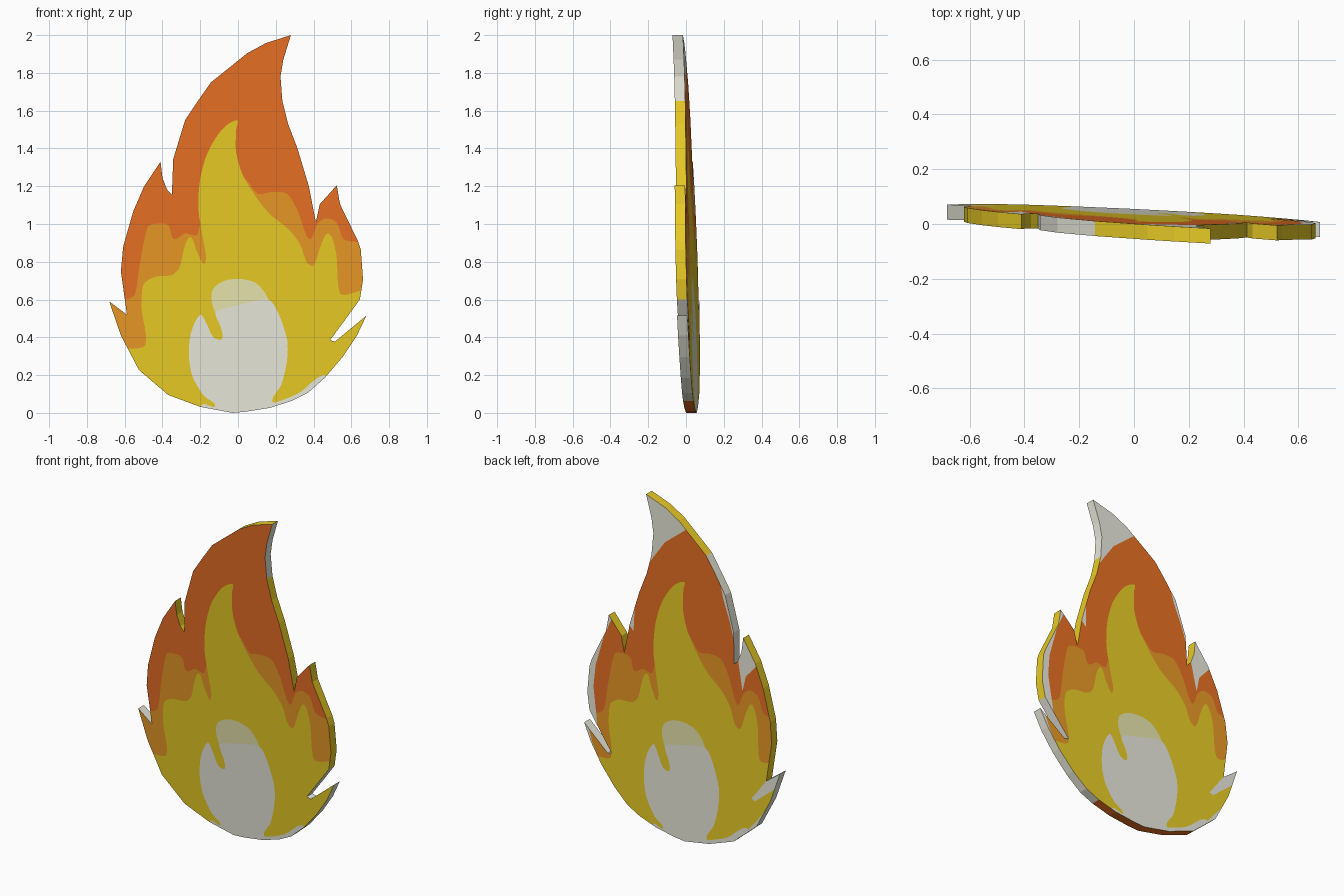
import bpy
from mathutils import Vector
from mathutils.geometry import delaunay_2d_cdt

if "Cube" in bpy.data.objects:
    bpy.data.objects.remove(bpy.data.objects["Cube"])

THICK = 0.055


def material(name, rgb):
    """Flat material from 0-255 display values."""
    lin = [((c / 255 + 0.055) / 1.055) ** 2.4 for c in rgb]
    m = bpy.data.materials.new(name)
    m.diffuse_color = (*lin, 1)
    m.use_nodes = True
    m.node_tree.nodes["Principled BSDF"].inputs["Base Color"].default_value = m.diffuse_color
    return m


MATS = [material("flame orange", (252, 122, 40)),
        material("amber", (253, 166, 42)),
        material("yellow", (254, 222, 42)),
        material("pale yellow", (254, 250, 190)),
        material("warm white", (254, 254, 240))]
ORANGE, AMBER, YELLOW, PALE, WHITE = range(5)

# Silhouette, clockwise from the tip (hundredths of a unit, x then z)
OUTLINE = [28, 200, 24, 187, 22.5, 178, 23.5, 165, 26.5, 153, 31.5, 140, 37.5, 120,
           41.2, 101, 43.3, 110.5, 52.3, 120.5, 54, 110.5, 63.5, 91, 65, 86.5,
           66.2, 70.5, 64.5, 60, 56.5, 49, 48.7, 38.5, 51.3, 37.7, 68, 51.5,
           63, 41, 55.5, 29.7, 46, 18.6, 37, 10.6, 28.6, 6.4, 17, 2.7, 4, 0.6,
           -3, 0, -20, 3.2, -37, 9.5, -52.5, 22.8, -62, 41, -68.2, 59, -58.8, 52,
           -62, 75, -60.8, 88, -55.5, 106.6, -49.7, 120, -41, 133, -40, 124.5,
           -37.6, 118.3, -35, 115.5, -34.3, 134.3, -28, 155, -21, 165.5,
           -14.3, 175, 5, 190.5, 14.8, 195.8]
# Painted tongues, each running past the silhouette where it meets it
AMBER_EDGE = [-80, 60, -59, 60, -54.5, 63, -52, 79, -48, 98, -45, 100, -37, 99.5,
              -34, 92, -28, 95, -22, 94, -20.5, 98, -7, 124, 3, 124.5, 10.5, 116,
              18, 117, 26, 116, 32, 106, 36, 94.5, 38.5, 92, 42, 100, 46.5, 103,
              52, 101, 56, 92, 64, 90.5, 80, 90, 80, -10, -80, -10]
YELLOW_EDGE = [-80, 33, -58, 34, -49, 36, -51, 55, -50, 68, -44, 72, -35, 73,
               -31, 77, -28, 89, -25, 93, -22, 86, -17.5, 79, -18.5, 92, -21, 108,
               -20, 124, -16, 138, -8.5, 150, -0.5, 155, -1, 150, -1, 138, 2.5, 126,
               10.5, 113, 17, 105, 27, 97, 33, 89, 36.5, 79.5, 40, 78, 44, 89,
               48, 95, 52, 84, 53, 68, 55, 62.5, 66, 65, 80, 65, 80, -10, -80, -10]
WHITE_EDGE = [-20, -5, -19, 4.5, -12, 3.5, -18, 9, -24, 19, -26, 30, -25, 42,
              -20, 52, -17, 48, -13, 40, -8.5, 39, -9, 45, -12, 53, -8, 55, 2, 57.5,
              16, 60, 21, 53.5, 26, 39, 26, 28, 23, 15, 18, 6, 24, 7, 33, 11,
              45, 20, 50, 15, 40, -5]
PALE_EDGE = [-12, 53, -14, 60, -13, 66, -7, 70, 1, 71, 9, 69, 14, 64, 16, 60,
             16, 55, 0, 51, -9, 51]


def points(flat):
    return [Vector((flat[i] / 100, flat[i + 1] / 100)) for i in range(0, len(flat), 2)]


def smooth(pts, n=4):
    """Closed curve through the points with gentle tangents."""
    out, k = [], len(pts)
    for i in range(k):
        a, b, c, d = (pts[(i + j) % k] for j in (-1, 0, 1, 2))
        # tangent length limited by the segment so that tight corners stay clean
        size = (c - b).length
        t0 = (c - a).normalized() * size * 0.8
        t1 = (d - b).normalized() * size * 0.8
        for s in range(n):
            t = s / n
            out.append(b * (2*t**3 - 3*t*t + 1) + t0 * (t**3 - 2*t*t + t)
                       + c * (3*t*t - 2*t**3) + t1 * (t**3 - t*t))
    return out


def inside(p, poly):
    hit = False
    for a, b in zip(poly, poly[1:] + poly[:1]):
        if (a.y > p.y) != (b.y > p.y):
            if p.x < a.x + (p.y - a.y) / (b.y - a.y) * (b.x - a.x):
                hit = not hit
    return hit


outline = points(OUTLINE)
tongues = [(WHITE, smooth(points(WHITE_EDGE))), (PALE, smooth(points(PALE_EDGE))),
           (YELLOW, smooth(points(YELLOW_EDGE))), (AMBER, smooth(points(AMBER_EDGE)))]


def place(p, depth):
    """The slab leans forward a little and turns slightly to one side."""
    return (p.x, -0.048 * p.x - 0.029 * p.y + depth, p.y)


def flip(poly):
    return [Vector((-p.x, p.y)) for p in poly]


def build(name, verts, faces, colours):
    me = bpy.data.meshes.new(name)
    me.from_pydata(verts, [], faces)
    for m in MATS:
        me.materials.append(m)
    for f, c in zip(me.polygons, colours):
        f.material_index = c
    ob = bpy.data.objects.new(name, me)
    bpy.context.collection.objects.link(ob)
    return ob


def painted_face(name, back):
    """Cap cut along every colour border; the back carries the mirrored picture."""
    regions = [(c, flip(p) if back else p) for c, p in tongues]
    picture = flip(outline) if back else outline
    loops = [outline] + [p for _, p in regions] + ([picture] if back else [])
    pts, edges = [], []
    for loop in loops:
        s, n = len(pts), len(loop)
        pts += loop
        edges += [(s + i, s + (i + 1) % n) for i in range(n)]
    res = delaunay_2d_cdt(pts, edges, [], 0, 1e-5)
    cv, cf = res[0], res[2]
    faces, colours = [], []
    for f in cf:
        mid = sum((cv[i] for i in f), Vector((0, 0))) / len(f)
        if not inside(mid, outline):
            continue
        if inside(mid, picture):
            col = next((c for c, p in regions if inside(mid, p)), ORANGE)
        else:
            col = WHITE
        faces.append(list(reversed(f)) if back else list(f))
        colours.append(col)
    build(name, [place(v, THICK if back else 0) for v in cv], faces, colours)


painted_face("flame_front", False)
painted_face("flame_back", True)


# Rim between the two faces, coloured by place and direction
def rim_colour(mid, nx, nz):
    if mid.y < 0.12:
        return ORANGE if abs(mid.x) < 0.3 else WHITE
    if mid.y < 0.58:
        return WHITE
    if nx > 0 and mid.y > 1.6:
        return WHITE
    if nx < 0 and mid.y > 1.2 and -0.36 < mid.x < -0.06:
        return WHITE
    return YELLOW


n = len(outline)
verts = [place(p, 0) for p in outline] + [place(p, THICK) for p in outline]
faces, colours = [], []
for i in range(n):
    j = (i + 1) % n
    d = outline[j] - outline[i]
    faces.append((i, j, n + j, n + i))
    colours.append(rim_colour((outline[i] + outline[j]) / 2, -d.y, d.x))
build("flame_rim", verts, faces, colours)
